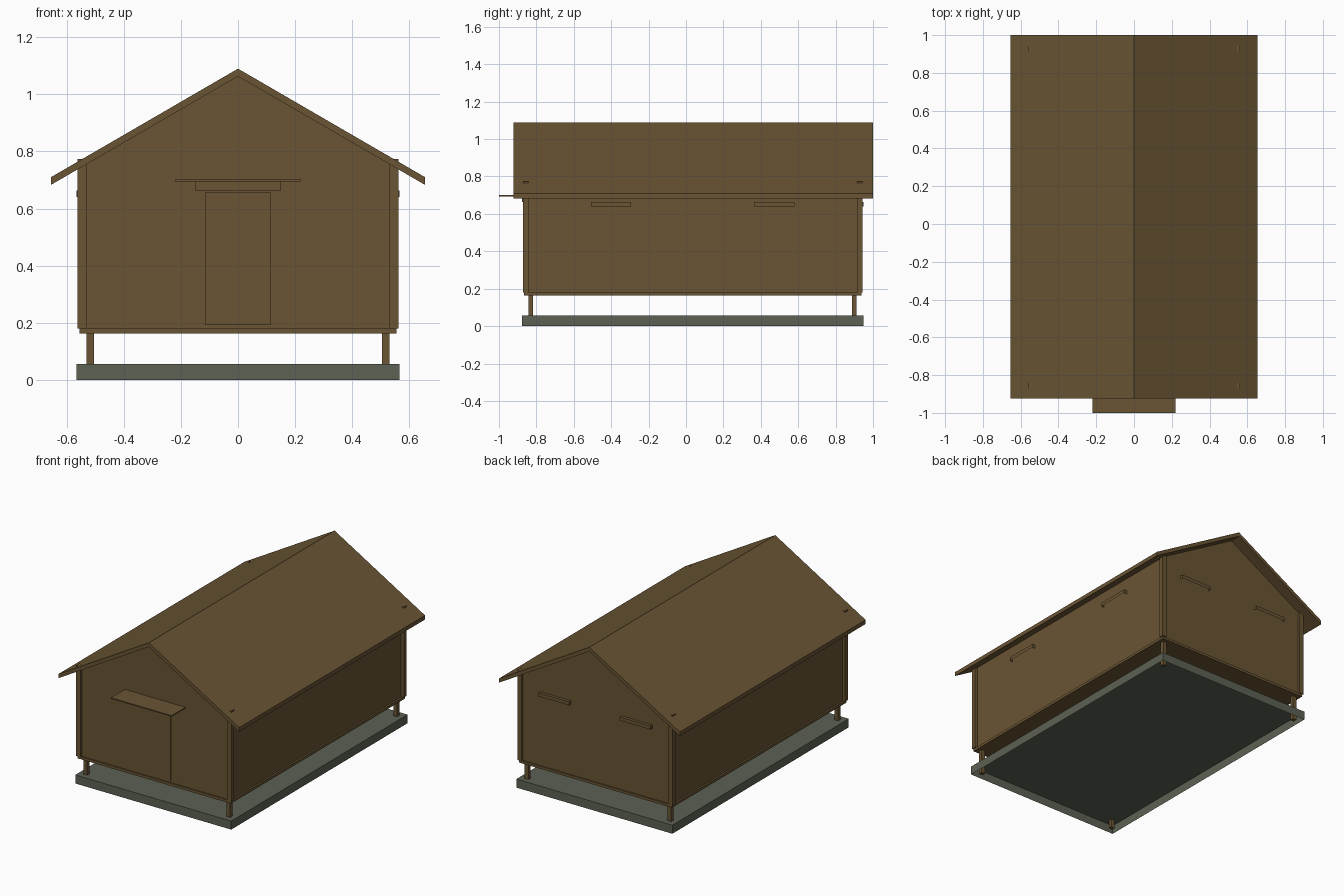
import bpy
import bmesh

cube = bpy.data.objects.get("Cube")
if cube:
    bpy.data.objects.remove(cube, do_unlink=True)


def material(name, rgb):
    mat = bpy.data.materials.new(name)
    mat.use_nodes = True
    mat.diffuse_color = (*rgb, 1)
    mat.node_tree.nodes["Principled BSDF"].inputs["Base Color"].default_value = (*rgb, 1)
    return mat


wood = material("brown wood", (0.142, 0.089, 0.034))
stone = material("grey green stone", (0.107, 0.119, 0.087))


def prism(name, profile, y0, y1, mat=wood, open_bottom=False):
    """Extrude an x-z outline along y, optionally without its underside."""
    bm = bmesh.new()
    face = bm.faces.new([bm.verts.new((x, y0, z)) for x, z in profile])
    side = bmesh.ops.extrude_face_region(bm, geom=[face])
    moved = [v for v in side["geom"] if isinstance(v, bmesh.types.BMVert)]
    bmesh.ops.translate(bm, verts=moved, vec=(0, y1 - y0, 0))
    bmesh.ops.recalc_face_normals(bm, faces=bm.faces)
    if open_bottom:
        under = [f for f in bm.faces if f.normal.z < -0.9]
        bmesh.ops.delete(bm, geom=under, context="FACES")
    mesh = bpy.data.meshes.new(name)
    bm.to_mesh(mesh)
    bm.free()
    mesh.materials.append(mat)
    obj = bpy.data.objects.new(name, mesh)
    bpy.context.collection.objects.link(obj)


def box(name, x, y, z, mat=wood, open_bottom=False):
    outline = [(x[0], z[0]), (x[1], z[0]), (x[1], z[1]), (x[0], z[1])]
    prism(name, outline, y[0], y[1], mat, open_bottom)


def mirrored(x0, x1):
    """The same x range on the left and on the right."""
    return (("left", (x0, x1)), ("right", (-x1, -x0)))


FRONT, BACK = -0.857, 0.928    # outer faces of the gable walls
WALL_X = 0.543                 # outer face of the side walls
EAVE_X, EAVE_Z = 0.655, 0.683
RIDGE_Z, ROOF_T = 1.09, 0.027
slope = (RIDGE_Z - ROOF_T - EAVE_Z) / EAVE_X
wall_top = RIDGE_Z - ROOF_T - slope * WALL_X

# Hollow foundation tray and projecting floor
box("foundation_tray", (-0.565, 0.565), (-0.877, 0.948), (0, 0.056), stone, True)
box("floor", (-0.555, 0.555), (-0.866, 0.937), (0.163, 0.18))

# Gable walls
gable = [(-WALL_X, 0.18), (WALL_X, 0.18), (WALL_X, wall_top),
         (0, RIDGE_Z - ROOF_T), (-WALL_X, wall_top)]
prism("front_wall", gable, FRONT, FRONT + 0.02)
prism("back_wall", gable, BACK - 0.02, BACK)

# Side walls
for side, x in mirrored(WALL_X - 0.02, WALL_X):
    box(side + "_wall", x, (FRONT + 0.02, BACK - 0.02), (0.18, wall_top))

# Legs pass through the tray down to the ground
for side, x in mirrored(0.504, 0.531):
    box("front_leg_" + side, x, (-0.841, -0.817), (0.001, 0.163))
    box("back_leg_" + side, x, (0.887, 0.912), (0.001, 0.163))

# Corner posts, tips just breaking through the roof
for side, x in mirrored(0.531, 0.562):
    box("front_post_" + side, x, (-0.872, -0.842), (0.18, 0.773))
    box("back_post_" + side, x, (0.913, 0.943), (0.18, 0.773))

# Vent hoods, open below
VENT_Z = (0.64, 0.663)
for side, x in mirrored(WALL_X, 0.566):
    box("front_vent_" + side, x, (-0.508, -0.294), VENT_Z, open_bottom=True)
    box("rear_vent_" + side, x, (0.363, 0.579), VENT_Z, open_bottom=True)
for side, x in mirrored(0.183, 0.407):
    box("back_vent_" + side, x, (BACK, 0.948), VENT_Z, open_bottom=True)

# Door, lintel and canopy
box("door", (-0.115, 0.115), (FRONT - 0.006, FRONT), (0.192, 0.656))
box("door_lintel", (-0.15, 0.15), (-0.877, FRONT), (0.664, 0.694))
box("door_canopy", (-0.22, 0.22), (-1.0, FRONT), (0.694, 0.701))

# Pitched roof
roof = [(-EAVE_X, EAVE_Z), (0, RIDGE_Z - ROOF_T), (EAVE_X, EAVE_Z),
        (EAVE_X, EAVE_Z + ROOF_T), (0, RIDGE_Z), (-EAVE_X, EAVE_Z + ROOF_T)]
prism("roof", roof, -0.923, 1.0)
